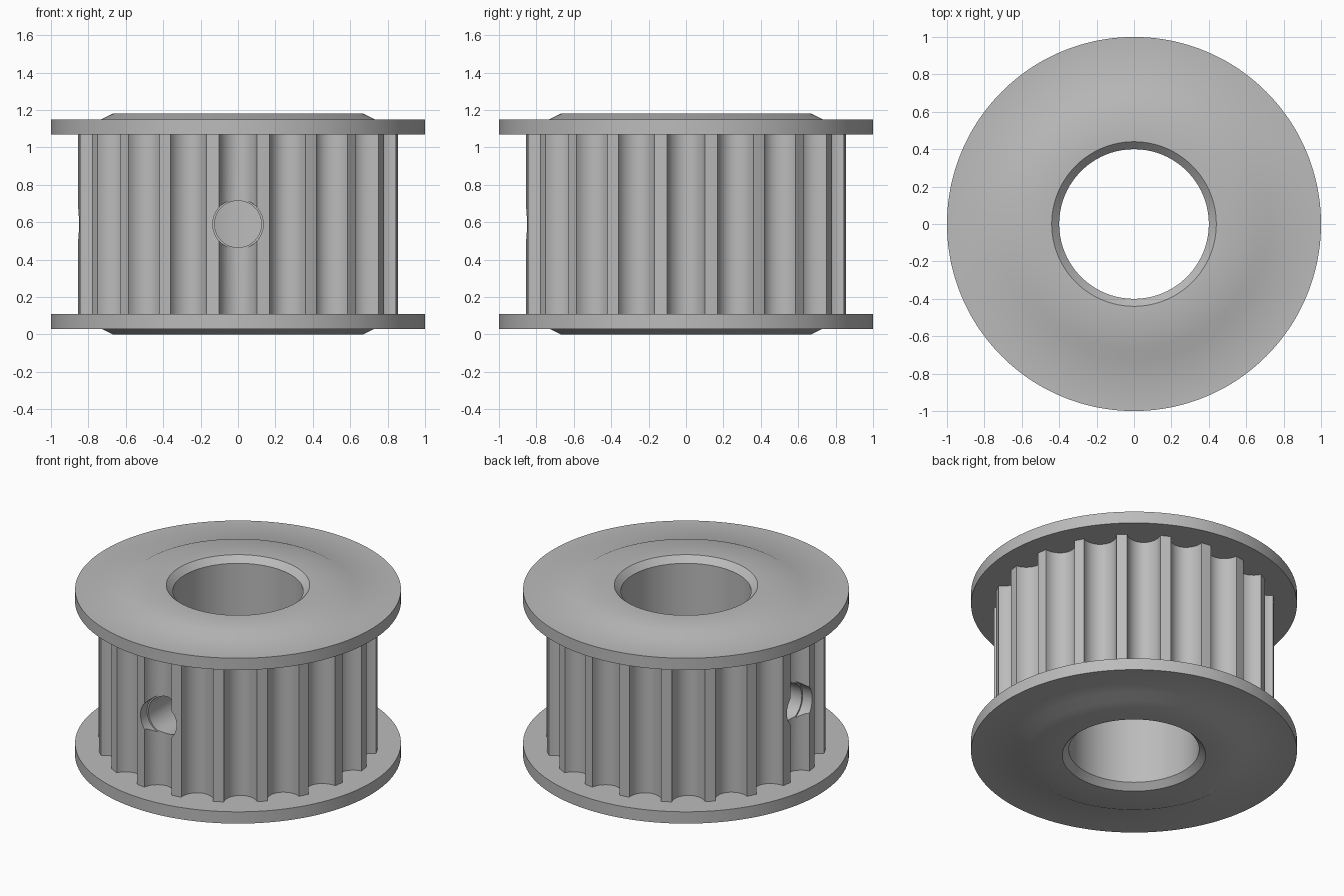
import bpy, bmesh, math
from mathutils import Matrix

cube = bpy.data.objects.get("Cube")
if cube:
    bpy.data.objects.remove(cube, do_unlink=True)

TEETH = 20
TIP_R, GROOVE_DEPTH = 0.861, 0.10
HALF_GROOVE = math.radians(6.8)
STEPS = 14
HEIGHT = 1.18

steel = bpy.data.materials.new("grey steel")
steel.use_nodes = True
steel.diffuse_color = (0.5, 0.5, 0.5, 1)
steel.node_tree.nodes["Principled BSDF"].inputs["Base Color"].default_value = (0.5, 0.5, 0.5, 1)


def link(name, bm):
    bmesh.ops.recalc_face_normals(bm, faces=bm.faces)
    mesh = bpy.data.meshes.new(name)
    bm.to_mesh(mesh)
    bm.free()
    mesh.materials.append(steel)
    obj = bpy.data.objects.new(name, mesh)
    bpy.context.collection.objects.link(obj)
    return obj


def loft(bm, rings, closed):
    """Skin consecutive vertex rings; closed joins the last ring to the first."""
    n = len(rings[0])
    pairs = list(zip(rings, rings[1:]))
    if closed:
        pairs.append((rings[-1], rings[0]))
    for a, b in pairs:
        for i in range(n):
            j = (i + 1) % n
            bm.faces.new((a[i], a[j], b[j], b[i]))


# Angular columns with the tooth outline: a rounded groove, then a tooth land
outline = []
for k in range(TEETH):
    base = k * math.tau / TEETH
    for s in range(STEPS + 1):
        t = math.pi * s / STEPS
        outline.append((base - HALF_GROOVE * math.cos(t), TIP_R - GROOVE_DEPTH * math.sin(t)))
    outline.append((base + math.pi / TEETH, TIP_R))

# Upper half section from the bore outwards; None stands for the toothed outline
upper = [(0.40, 1.14), (0.44, HEIGHT), (0.67, HEIGHT), (0.73, 1.15),
         (1.0, 1.15), (1.0, 1.07), (None, 1.07)]
section = upper + [(r, HEIGHT - z) for r, z in reversed(upper)]

# Pulley body: bore, flanges and teeth in one closed skin
bm = bmesh.new()
rings = [[bm.verts.new(((r or tooth) * math.cos(a), (r or tooth) * math.sin(a), z))
          for a, tooth in outline] for r, z in section]
loft(bm, rings, True)
pulley = link("toothed_pulley", bm)

# Set screw holes: stepped bores into the front and one side
bpy.context.view_layer.objects.active = pulley
hole_profile = [(0.125, 0.2), (0.125, 0.78), (0.135, 0.78), (0.135, 0.95)]
for turn in (0, -math.pi / 2):
    bm = bmesh.new()
    rings = [[bm.verts.new((r * math.cos(i * math.tau / 48), -d, r * math.sin(i * math.tau / 48)))
              for i in range(48)] for r, d in hole_profile]
    loft(bm, rings, False)
    bm.faces.new(rings[0])
    bm.faces.new(rings[-1])
    bm.transform(Matrix.Translation((0, 0, HEIGHT / 2)) @ Matrix.Rotation(turn, 4, 'Z'))
    cutter = link("screw_hole_cutter", bm)
    cutter.hide_render = True
    mod = pulley.modifiers.new("screw_hole", 'BOOLEAN')
    mod.operation, mod.solver, mod.object = 'DIFFERENCE', 'EXACT', cutter
    bpy.ops.object.modifier_apply(modifier=mod.name)
    bpy.data.objects.remove(cutter, do_unlink=True)

# Smooth shading with crisp edges
for obj in bpy.context.selected_objects:
    obj.select_set(False)
pulley.select_set(True)
bpy.ops.object.shade_smooth_by_angle(angle=math.radians(30))
